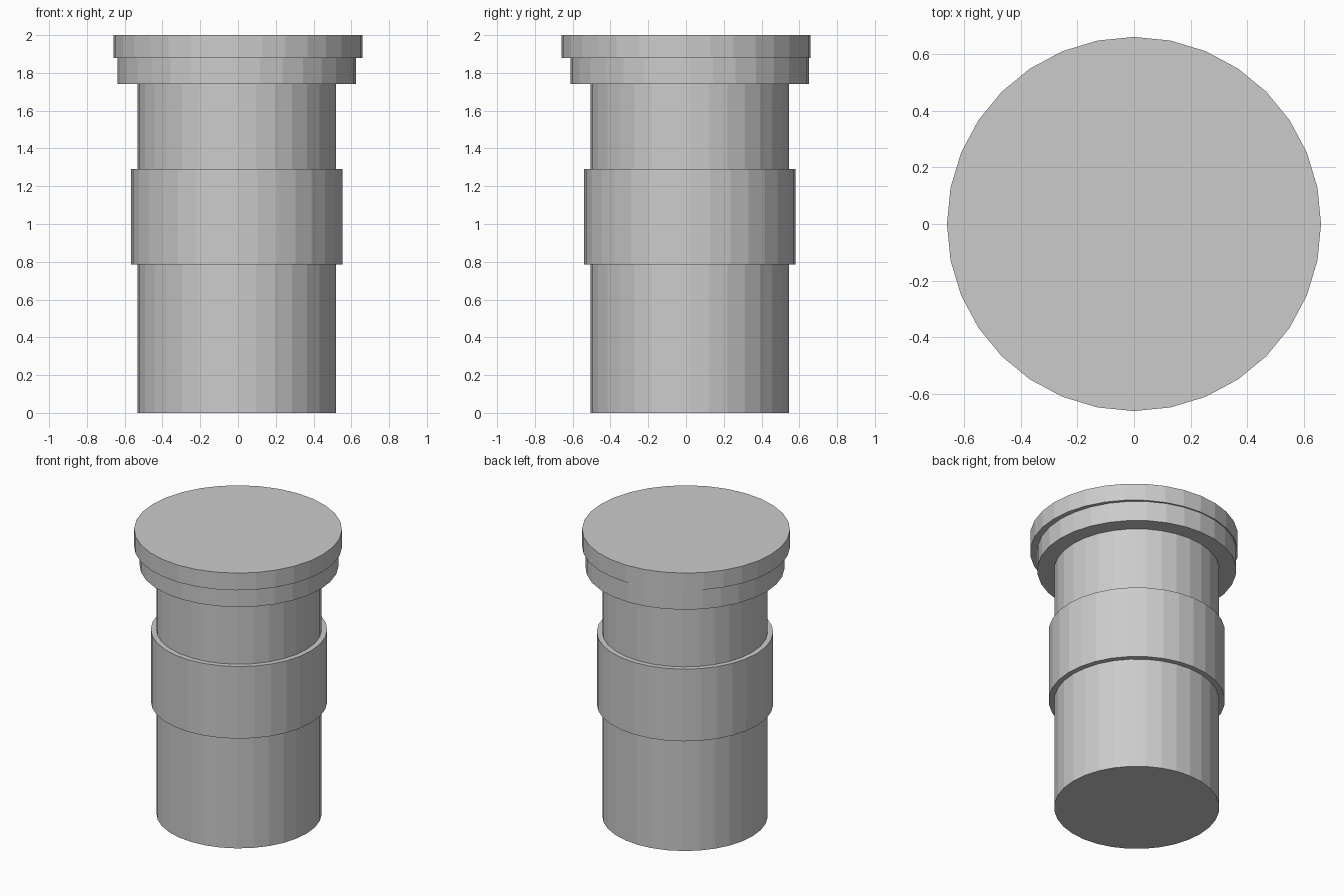
import bpy

if "Cube" in bpy.data.objects:
    bpy.data.objects.remove(bpy.data.objects["Cube"])

SIDES = 32


def cylinder(name, radius, z0, z1, x=0.0, y=0.0):
    """Flat-faced upright cylinder spanning z0 to z1."""
    bpy.ops.mesh.primitive_cylinder_add(
        vertices=SIDES, radius=radius, depth=z1 - z0,
        location=(x, y, (z0 + z1) / 2))
    obj = bpy.context.object
    obj.name = name
    return obj


# The body, band and collar share an axis slightly behind the lid's centre
AXIS = (-0.006, 0.02)

# Main container
cylinder("body", 0.525, 0.0, 1.74, *AXIS)
# Wrapped label band around the middle
cylinder("middle_band", 0.56, 0.785, 1.29, *AXIS)
# Stepped lid: lower collar and wider cap
cylinder("lid_collar", 0.632, 1.74, 1.88, *AXIS)
cylinder("lid_cap", 0.66, 1.88, 2.0)
